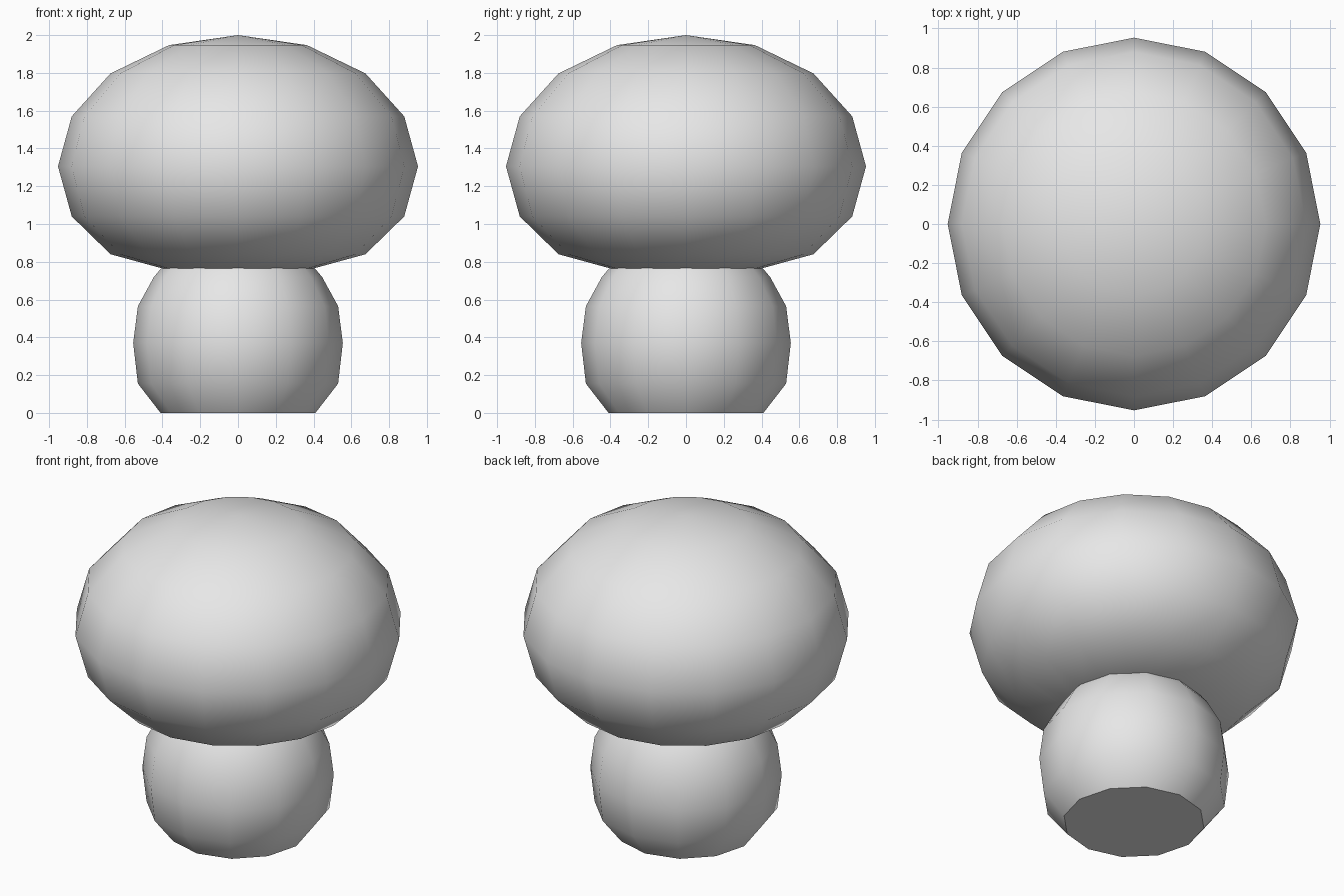
import bpy, bmesh
from math import radians, tau

cube = bpy.data.objects.get("Cube")
if cube:
    bpy.data.objects.remove(cube, do_unlink=True)

grey = bpy.data.materials.new("plain_grey")
grey.use_nodes = True
colour = (0.8, 0.8, 0.8, 1)
grey.diffuse_color = colour
grey.node_tree.nodes["Principled BSDF"].inputs["Base Color"].default_value = colour


def lathe(name, profile, sides):
    """Spin a (radius, height) profile, listed from bottom to top, about z."""
    bm = bmesh.new()
    verts = [bm.verts.new((r, 0, z)) for r, z in profile]
    edges = [bm.edges.new(pair) for pair in zip(verts, verts[1:])]
    bmesh.ops.spin(bm, geom=verts + edges, axis=(0, 0, 1), cent=(0, 0, 0),
                   angle=tau, steps=sides, use_merge=False)
    bmesh.ops.remove_doubles(bm, verts=bm.verts, dist=0.0005)
    # Close an open base with one flat face
    rim = [e for e in bm.edges if e.is_boundary]
    if rim:
        bmesh.ops.contextual_create(bm, geom=rim)
    bmesh.ops.recalc_face_normals(bm, faces=bm.faces)
    mesh = bpy.data.meshes.new(name)
    bm.to_mesh(mesh)
    bm.free()
    mesh.materials.append(grey)
    obj = bpy.data.objects.new(name, mesh)
    bpy.context.collection.objects.link(obj)
    bpy.ops.object.select_all(action="DESELECT")
    obj.select_set(True)
    bpy.context.view_layer.objects.active = obj
    bpy.ops.object.shade_smooth_by_angle(angle=radians(46))
    return obj


# Bulbous stem with a flat base, its top buried in the cap
lathe("stem", [(0.41, 0), (0.53, 0.155), (0.555, 0.37), (0.53, 0.565),
               (0.445, 0.72), (0.326, 0.86), (0.17, 0.94), (0, 0.97)], 12)

# Domed cap with a flattened underside
lathe("cap", [(0, 0.75), (0.365, 0.755), (0.675, 0.84), (0.88, 1.04),
              (0.953, 1.305), (0.88, 1.57), (0.675, 1.797),
              (0.365, 1.947), (0, 2)], 16)
